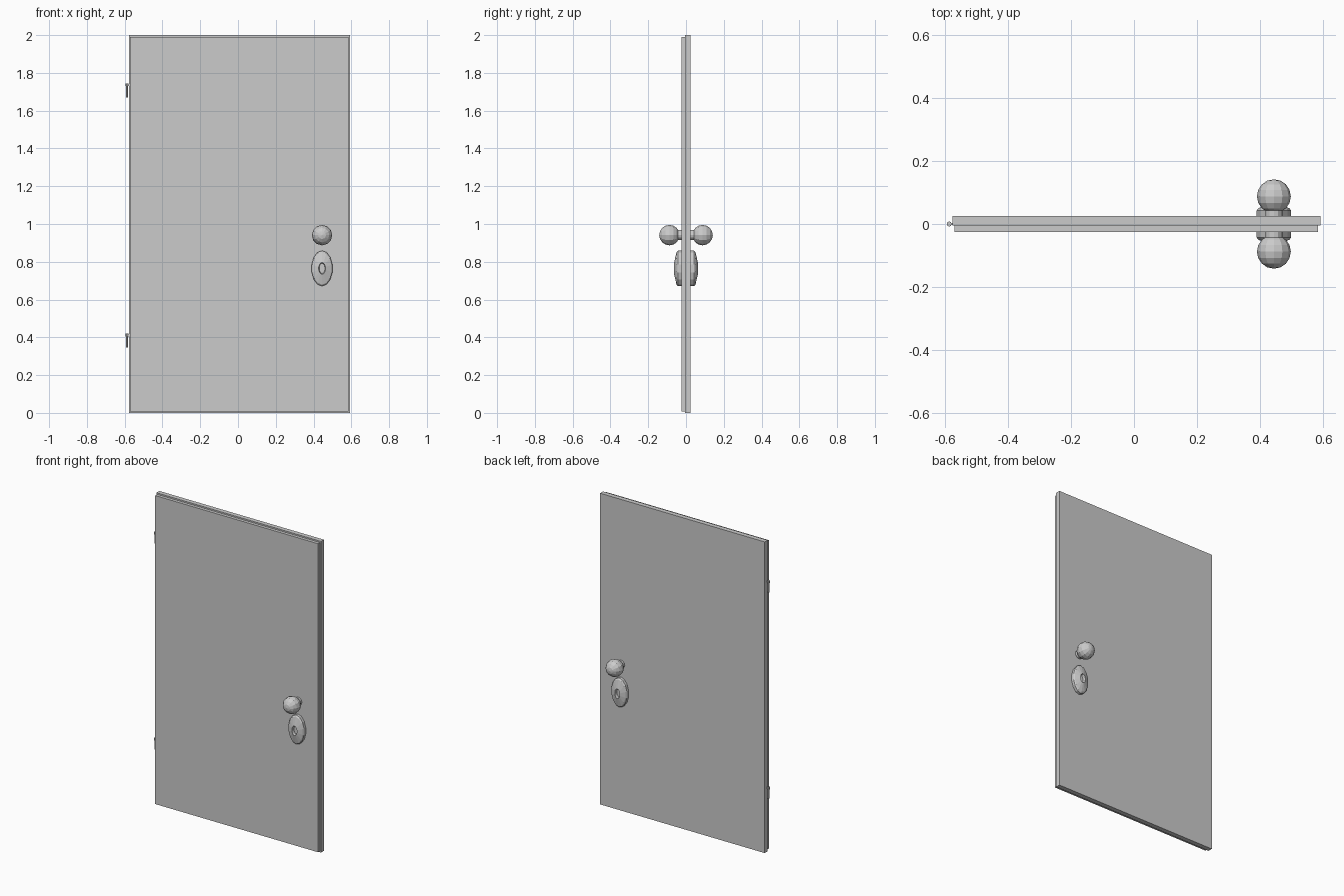
import bpy, bmesh, math
from mathutils import Matrix, Vector

if "Cube" in bpy.data.objects:
    bpy.data.objects.remove(bpy.data.objects["Cube"])


def finish(name, bm):
    bmesh.ops.recalc_face_normals(bm, faces=bm.faces)
    me = bpy.data.meshes.new(name)
    bm.to_mesh(me)
    bm.free()
    ob = bpy.data.objects.new(name, me)
    bpy.context.collection.objects.link(ob)
    return ob


def box(name, x0, x1, y0, y1, z0, z1):
    bm = bmesh.new()
    mid = Vector(((x0 + x1) / 2, (y0 + y1) / 2, (z0 + z1) / 2))
    bmesh.ops.create_cube(bm, size=1, matrix=Matrix.Translation(mid) @
                          Matrix.Diagonal((x1 - x0, y1 - y0, z1 - z0, 1)))
    return finish(name, bm)


def cylinder(name, loc, r, depth, sides, rot=Matrix()):
    bm = bmesh.new()
    bmesh.ops.create_cone(bm, cap_ends=True, segments=sides, radius1=r, radius2=r,
                          depth=depth, matrix=Matrix.Translation(loc) @ rot)
    return finish(name, bm)


def oval_plate(name, x, z, side, rings, sides=14):
    # stack of elliptical rings given as (half width, half height, y)
    bm = bmesh.new()
    loops = []
    for rx, rz, y in rings:
        loops.append([bm.verts.new((x + rx * math.sin(i * math.tau / sides), side * y,
                                    z + rz * math.cos(i * math.tau / sides)))
                      for i in range(sides)])
    for a, b in zip(loops, loops[1:]):
        for i in range(sides):
            j = (i + 1) % sides
            bm.faces.new((a[i], a[j], b[j], b[i]))
    bm.faces.new(loops[0])
    bm.faces.new(loops[-1])
    return finish(name, bm)


# Door leaf: full back slab and slightly smaller rebated front slab
box("door_back_slab", -0.577, 0.594, -0.005, 0.025, 0, 2)
box("door_front_slab", -0.571, 0.585, -0.025, -0.005, 0.008, 1.991)

X = 0.445
Y_AXIS = Matrix.Rotation(math.pi / 2, 4, 'X')
for side, label in ((-1, "front"), (1, "back")):
    # Knob stem and ball
    cylinder(label + "_knob_stem", (X, side * 0.04, 0.941), 0.027, 0.06, 12, Y_AXIS)
    bm = bmesh.new()
    bmesh.ops.create_uvsphere(bm, u_segments=12, v_segments=8, radius=0.054,
                              matrix=Matrix.Translation((X, side * 0.088, 0.941)) @ Y_AXIS)
    finish(label + "_knob", bm)
    # Domed oval keyhole plate with a recessed hole
    oval_plate(label + "_keyhole_plate", X, 0.765, side,
               [(0.056, 0.094, 0.02), (0.056, 0.094, 0.043), (0.051, 0.086, 0.050),
                (0.018, 0.031, 0.063), (0.015, 0.027, 0.045)])

# Hinge pins with bent arms into the door edge
for z, label in ((1.745, "upper"), (0.42, "lower")):
    cylinder(label + "_hinge_pin", (-0.588, 0, z - 0.037), 0.006, 0.074, 8)
    cylinder(label + "_hinge_cap", (-0.588, 0, z - 0.008), 0.008, 0.014, 8)
    box(label + "_hinge_arm", -0.588, -0.570, -0.003, 0.003, z - 0.015, z - 0.003)
